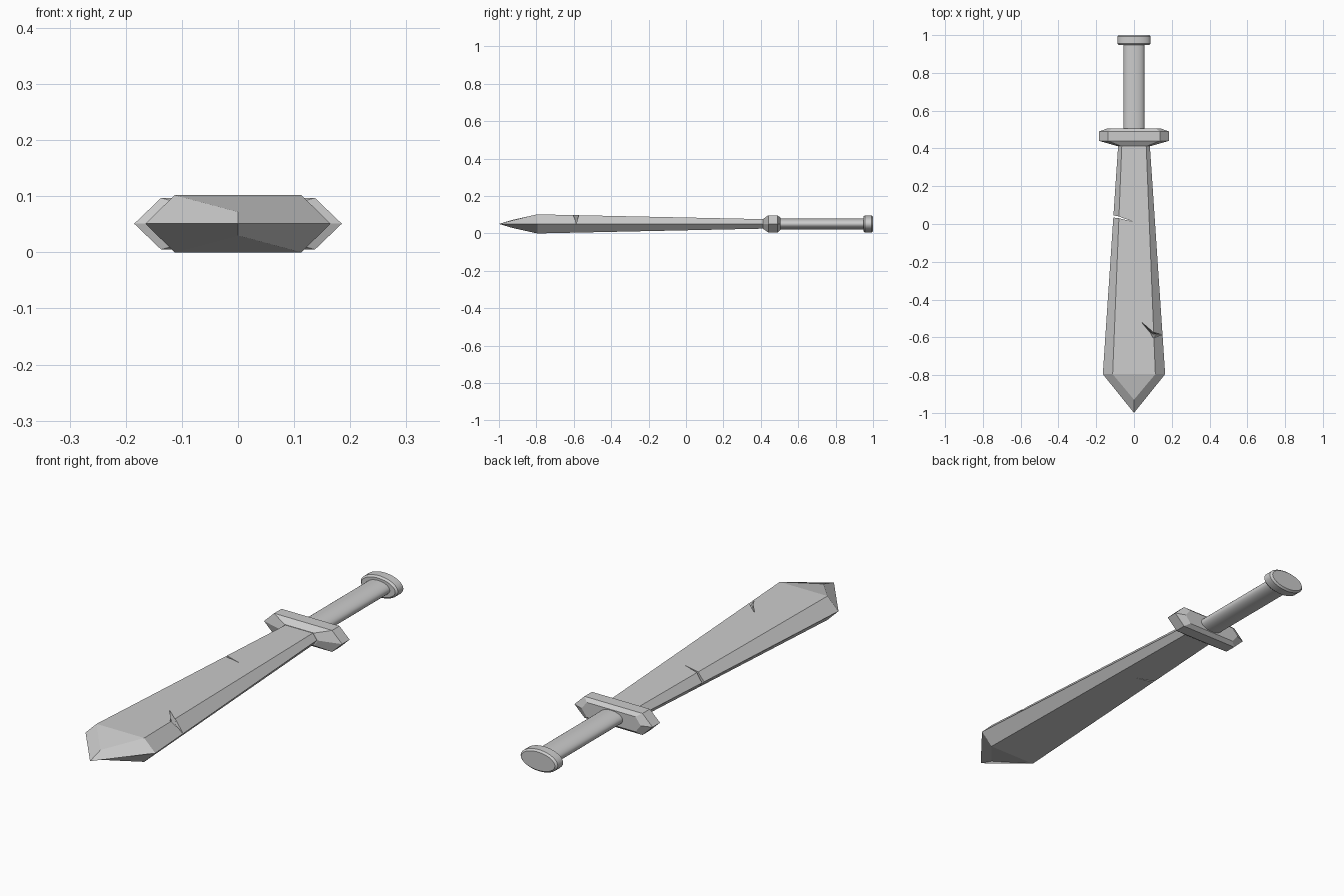
import bpy, bmesh, math

if "Cube" in bpy.data.objects:
    bpy.data.objects.remove(bpy.data.objects["Cube"])

ZC = 0.051  # height of the sword's middle plane


def loft(name, rings):
    """Skin a closed, capped solid through equal-length rings of points."""
    bm = bmesh.new()
    vr = [[bm.verts.new((x, y, z + ZC)) for x, y, z in r] for r in rings]
    n = len(vr[0])
    for a, b in zip(vr, vr[1:]):
        for i in range(n):
            j = (i + 1) % n
            bm.faces.new((a[i], a[j], b[j], b[i]))
    bm.faces.new(vr[0])
    bm.faces.new(vr[-1])
    bmesh.ops.remove_doubles(bm, verts=bm.verts, dist=1e-5)
    bmesh.ops.recalc_face_normals(bm, faces=bm.faces)
    me = bpy.data.meshes.new(name)
    bm.to_mesh(me)
    bm.free()
    ob = bpy.data.objects.new(name, me)
    bpy.context.collection.objects.link(ob)
    return ob


def hexagon(y, w, f, h):
    return [(w, y, 0), (f, y, h), (-f, y, h), (-w, y, 0), (-f, y, -h), (f, y, -h)]


def ellipse(y, rx, rz, n=32):
    return [(rx * math.cos(2 * math.pi * i / n), y, rz * math.sin(2 * math.pi * i / n))
            for i in range(n)]


def smooth(ob):
    bpy.ops.object.select_all(action='DESELECT')
    ob.select_set(True)
    bpy.context.view_layer.objects.active = ob
    bpy.ops.object.shade_smooth_by_angle(angle=math.radians(30))


def cut(target, cutter):
    mod = target.modifiers.new("nick", 'BOOLEAN')
    mod.operation = 'DIFFERENCE'
    mod.solver = 'EXACT'
    mod.object = cutter
    cutter.hide_render = True
    bpy.context.view_layer.objects.active = target
    bpy.ops.object.modifier_apply(modifier=mod.name)
    bpy.data.objects.remove(cutter)


# Blade: bevelled hexagonal section closing to a pointed tip
tip = [(0, -1, 0), (0, -0.93, 0.021), (0, -0.93, 0.021),
       (0, -1, 0), (0, -0.93, -0.021), (0, -0.93, -0.021)]
bm = bmesh.new()
b_rings = [tip, hexagon(-0.795, 0.165, 0.113, 0.051), hexagon(0.43, 0.083, 0.064, 0.025)]
v = [[bm.verts.new((x, y, z + ZC)) for x, y, z in r] for r in b_rings]
for a, b in zip(v, v[1:]):
    for i in range(6):
        j = (i + 1) % 6
        bm.faces.new((a[i], a[j], b[j], b[i]))
bm.faces.new(v[-1])
bmesh.ops.remove_doubles(bm, verts=bm.verts, dist=1e-5)
bmesh.ops.recalc_face_normals(bm, faces=bm.faces)
mesh = bpy.data.meshes.new("blade")
bm.to_mesh(mesh)
bm.free()
blade = bpy.data.objects.new("blade", mesh)
bpy.context.collection.objects.link(blade)

# Narrow nick right through the left edge
nick = [(-0.14, 0.052), (-0.085, 0.041), (0.0, 0.011), (-0.085, 0.032), (-0.14, 0.036)]
cut(blade, loft("nick_left", [[(x, y, z) for x, y in nick] for z in (-0.08, 0.08)]))

# Wedge-shaped chip in the upper right edge
top = [(0.035, -0.515), (0.10, -0.572), (0.17, -0.58), (0.17, -0.592), (0.10, -0.605), (0.085, -0.575)]
low = [(0.09, -0.578), (0.12, -0.585), (0.17, -0.587), (0.17, -0.589), (0.12, -0.589), (0.10, -0.584)]
cut(blade, loft("nick_right", [[(x, y, 0.05) for x, y in top],
                               [(x, y, 0.003) for x, y in low]]))

# Crossguard
loft("guard", [hexagon(0.413, 0.09, 0.07, 0.027), hexagon(0.44, 0.185, 0.137, 0.046),
               hexagon(0.49, 0.185, 0.137, 0.046), hexagon(0.506, 0.14, 0.115, 0.032)])

# Oval grip
smooth(loft("grip", [ellipse(0.49, 0.055, 0.029), ellipse(0.96, 0.055, 0.029)]))

# Oval pommel with softened rims
smooth(loft("pommel", [ellipse(0.948, 0.08, 0.039), ellipse(0.956, 0.088, 0.046),
                       ellipse(0.992, 0.088, 0.046), ellipse(1.0, 0.08, 0.039)]))
